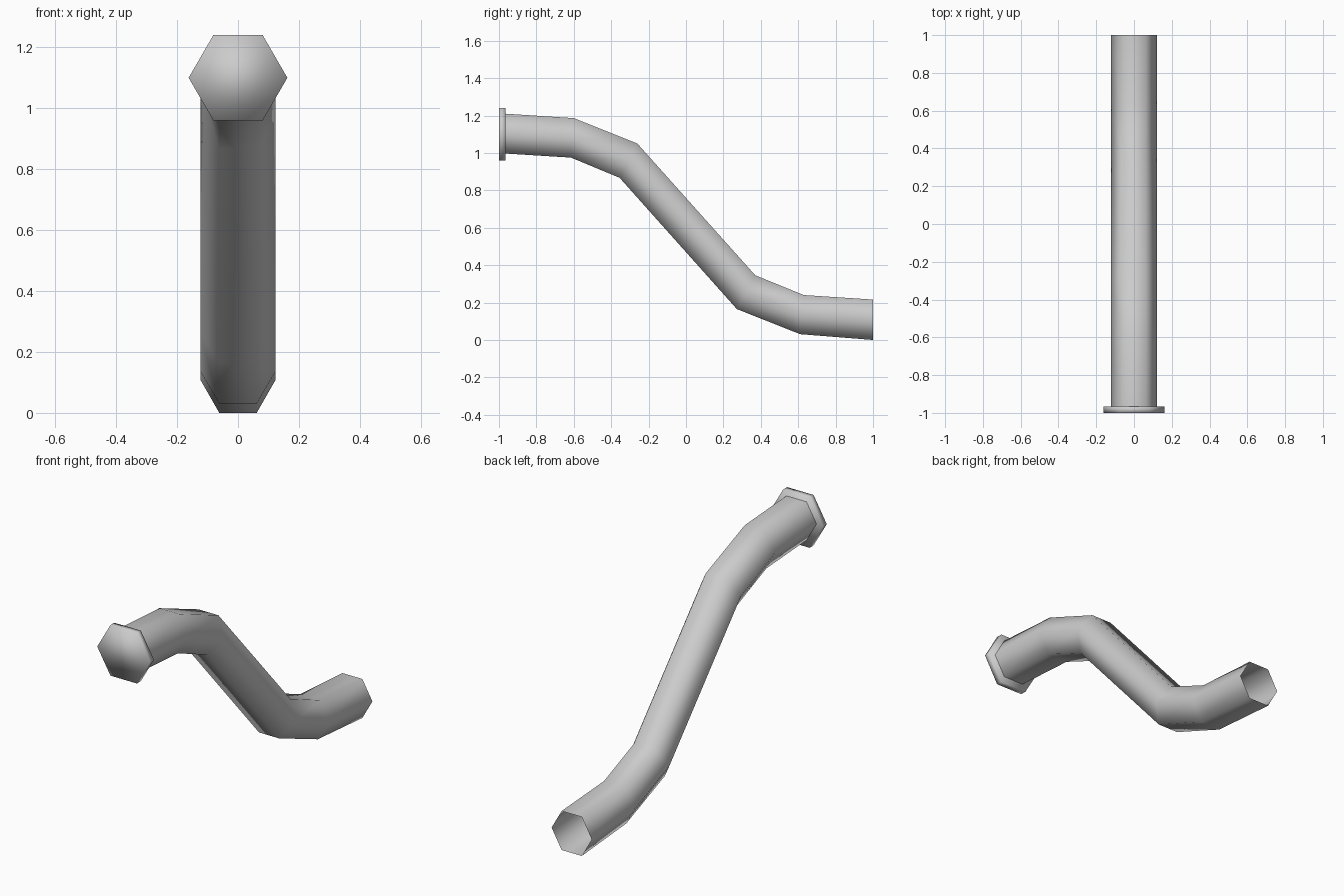
import bpy, bmesh, math
from mathutils import Vector

cube = bpy.data.objects.get("Cube")
if cube:
    bpy.data.objects.remove(cube, do_unlink=True)

grey = bpy.data.materials.new("plain grey")
grey.use_nodes = True
colour = (0.6, 0.6, 0.6, 1)
grey.diffuse_color = colour
grey.node_tree.nodes["Principled BSDF"].inputs["Base Color"].default_value = colour

SIDES = 6


def loft(name, sections, radius, capped):
    """Hexagonal skin through sections given as (top, bottom) points in the y-z plane."""
    bm = bmesh.new()
    rings = []
    for top, bottom in sections:
        top, bottom = Vector((0, *top)), Vector((0, *bottom))
        centre, up = (top + bottom) / 2, (top - bottom) / 2
        ring = []
        for i in range(SIDES):
            a = math.tau * i / SIDES
            rise = math.sin(a) / math.sin(math.pi / 3)
            ring.append(bm.verts.new(centre + up * rise + Vector((radius * math.cos(a), 0, 0))))
        rings.append(ring)
    for a, b in zip(rings, rings[1:]):
        for i in range(SIDES):
            j = (i + 1) % SIDES
            bm.faces.new((a[i], b[i], b[j], a[j]))
    if capped:
        bm.faces.new(rings[0])
        bm.faces.new(rings[-1][::-1])
    # Outward is away from the axis on the first side face
    bm.normal_update()
    bm.faces.ensure_lookup_table()
    if bm.faces[0].normal.x < 0:
        bmesh.ops.reverse_faces(bm, faces=bm.faces[:])
    for f in bm.faces:
        f.smooth = True
    mesh = bpy.data.meshes.new(name)
    bm.to_mesh(mesh)
    bm.free()
    mesh.materials.append(grey)
    obj = bpy.data.objects.new(name, mesh)
    bpy.context.collection.objects.link(obj)
    return obj


# S-bent pipe, open at the rear end
loft("bent_pipe", [
    ((-0.97, 1.21), (-0.97, 0.997)),
    ((-0.6, 1.186), (-0.615, 0.975)),
    ((-0.26, 1.05), (-0.355, 0.867)),
    ((0.37, 0.346), (0.272, 0.165)),
    ((0.63, 0.24), (0.61, 0.031)),
    ((1.0, 0.216), (1.0, 0.0)),
], 0.123, False)

# Hexagonal end cap at the front
loft("end_cap", [
    ((-1.0, 1.24), (-1.0, 0.96)),
    ((-0.966, 1.24), (-0.966, 0.96)),
], 0.162, True)
